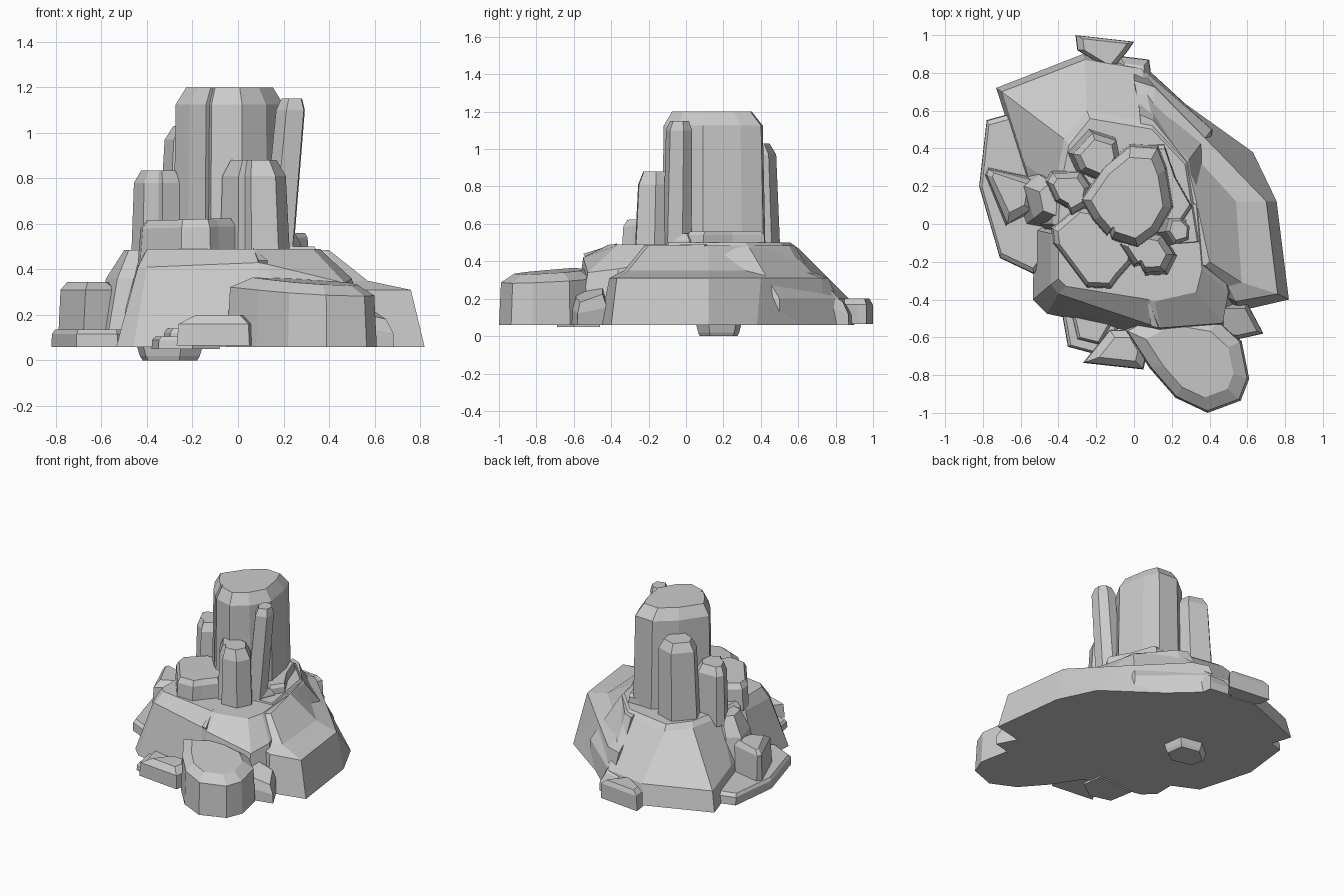
import bpy, bmesh
from mathutils import Vector


def loft(name, rings):
    """Skin closed rings of (x, y, z) points and cap both ends."""
    bm = bmesh.new()
    loops = [[bm.verts.new(p) for p in r] for r in rings]
    n = len(loops[0])
    for a, b in zip(loops, loops[1:]):
        for i in range(n):
            j = (i + 1) % n
            bm.faces.new((a[i], a[j], b[j], b[i]))
    bm.faces.new(loops[0][::-1])
    bm.faces.new(loops[-1])
    bmesh.ops.recalc_face_normals(bm, faces=bm.faces)
    me = bpy.data.meshes.new(name)
    bm.to_mesh(me)
    bm.free()
    ob = bpy.data.objects.new(name, me)
    bpy.context.collection.objects.link(ob)
    return ob


def ring(pts, z):
    return [(x, y, z) for x, y in pts]


def rock(name, pts, levels, tilt=(0, 0), lean=(0, 0)):
    """Stack scaled copies of an outline; levels are (z, scale).
    Tilt slopes the upper rings, lean shifts the top sideways."""
    c = sum((Vector(p) for p in pts), Vector((0, 0))) / len(pts)
    z0, z1 = levels[0][0], levels[-1][0]
    rings = []
    for z, s in levels:
        t = (z - z0) / (z1 - z0)
        r = []
        for p in pts:
            d = (Vector(p) - c) * s
            r.append((c.x + d.x + lean[0] * t, c.y + d.y + lean[1] * t,
                      z + t * (tilt[0] * d.x + tilt[1] * d.y)))
        rings.append(r)
    return loft(name, rings)


# Back slope: low skirt wall, then long facets up to the plateau
back = [(-.73, .72), (-.27, .90), (.05, .84), (.42, .5), (.42, -.1),
        (-.3, -.2), (-.50, .0), (-.6, .32)]
back_top = [(-.37, .45), (-.25, .60), (.10, .54), (.29, .34), (.36, -.1),
            (-.3, -.15), (-.43, .0), (-.42, .2)]
back_rim = [(-.70, .70), (-.26, .87), (.04, .82), (.41, .5), (.42, -.1),
            (-.3, -.2), (-.50, .0), (-.58, .32)]
loft("back_slope", [ring(back, .06), ring(back_rim, .2), ring(back_top, .47),
                    [(x * .93, y * .93, .5) for x, y in back_top]])

# Front slope: steep wall, then a bevel to the plateau
front = [(-.53, -.03), (-.535, -.40), (-.46, -.475), (.10, -.595), (.13, -.60),
         (.46, -.57), (.57, -.42), (.45, .1), (0, .3)]
front_rim = [(-.44, -.05, .42), (-.44, -.32, .41), (-.40, -.37, .41), (.09, -.535, .43),
             (.14, -.55, .42), (.47, -.525, .34), (.50, -.36, .36), (.38, .1, .45),
             (0, .3, .46)]
front_top = [(-.40, -.05), (-.40, -.29), (-.36, -.33), (.08, -.40), (.11, -.41),
             (.33, -.36), (.36, -.24), (.33, .1), (0, .28)]
loft("front_slope", [ring(front, .06), front_rim, ring(front_top, .49)])
loft("front_split", [[(.065, -.37, .496), (.09, -.54, .44), (.13, -.55, .44)],
                     [(.065, -.36, .46), (.09, -.5, .38), (.13, -.5, .38)]])

# Large right boulder
right = [(.0, .87), (.12, .745), (.63, .38), (.755, .12), (.82, -.40),
         (.56, -.46), (.3, -.3), (.05, .4)]
right_rim = [(.0, .76), (.11, .725), (.43, .40), (.70, .12), (.76, -.37),
             (.54, -.41), (.3, -.3), (.05, .4)]
right_mid = [(.02, .66), (.10, .62), (.33, .35), (.54, .12), (.57, -.31),
             (.5, -.33), (.3, -.28), (.05, .4)]
right_top = [(.03, .58), (.10, .55), (.28, .33), (.33, .12), (.40, -.2),
             (.38, -.22), (.28, -.2), (.05, .4)]
loft("right_boulder", [ring(right, .06), ring(right_rim, .31),
                       ring(right_mid, .35), ring(right_top, .485)])

# Front right rounded boulder, high at its inner left corner
rock("front_boulder", [(-.05, -.56), (.08, -.76), (.22, -.92), (.39, -1.0),
                       (.565, -.935), (.61, -.82), (.57, -.62), (.44, -.5), (.15, -.45)],
     [(.06, 1), (.30, .96), (.345, .70)], tilt=(-.05, .05))
rock("spur_stone", [(.45, -.6), (.55, -.61), (.685, -.58), (.6, -.42), (.45, -.42)],
     [(.06, 1), (.15, .98), (.22, .75)], tilt=(-.3, .2))

# Low slabs and loose stones round the foot
rock("left_slab", [(-.78, .55), (-.82, .2), (-.71, -.18), (-.53, -.265),
                   (-.4, -.1), (-.4, .5), (-.6, .6)],
     [(.06, 1), (.115, .99), (.135, .93)])
loft("left_stone", [
    ring([(-.79, .26), (-.68, -.01), (-.5, .08), (-.5, .24), (-.77, .3)], .1),
    ring([(-.78, .26), (-.67, .0), (-.54, .08), (-.53, .23), (-.77, .29)], .31),
    ring([(-.75, .25), (-.66, .06), (-.58, .1), (-.56, .21), (-.74, .27)], .345)])
loft("left_ledge", [
    ring([(-.64, .2), (-.57, .0), (-.40, -.03), (-.38, .26), (-.52, .3)], .12),
    ring([(-.58, .2), (-.53, .03), (-.40, .0), (-.38, .24), (-.5, .26)], .36),
    ring([(-.50, .17), (-.48, .07), (-.40, .04), (-.38, .2), (-.44, .22)], .485)])
rock("back_stone", [(-.31, 1), (-.0, .965), (-.03, .92), (-.12, .81), (-.3, .92)],
     [(.065, 1), (.17, .98), (.2, .75)])
rock("back_chip", [(-.08, .89), (.08, .87), (.10, .72), (.0, .66), (-.1, .75)],
     [(.06, 1), (.15, .97), (.22, .65)], tilt=(0, -.6))
rock("front_stone", [(-.27, -.735), (.05, -.77), (.07, -.68), (0, -.56), (-.13, -.56)],
     [(.065, 1), (.16, .96), (.2, .6)])
rock("front_slab", [(-.38, -.48), (-.35, -.65), (-.2, -.69), (-.08, -.6), (-.1, -.46)],
     [(.05, 1), (.09, .98), (.105, .88)])
rock("front_slab_step", [(-.33, -.48), (-.3, -.61), (-.18, -.64), (-.1, -.5)],
     [(.06, 1), (.12, .97), (.14, .8)])

# Tall central column, with one narrow crack in its front
rock("main_column", [(-.285, .13), (-.22, .02), (-.145, -.065), (-.13, -.05),
                     (-.12, -.085), (.02, -.13), (.13, -.05), (.21, .09), (.175, .3),
                     (.13, .415), (-.02, .425), (-.16, .31)],
     [(.45, 1), (1.125, .955), (1.2, .77)])

# Satellite columns
columns = {
    "back_left_column": ([(-.355, .38), (-.24, .505), (-.10, .46), (-.08, .36),
                          (-.17, .22), (-.31, .28)], .97, 1.03, (.02, -.01)),
    "left_column": ([(-.47, .23), (-.44, .28), (-.28, .285), (-.22, .2), (-.24, .09),
                     (-.33, .04), (-.35, .08), (-.42, .12)], .78, .835, (0, 0)),
    "front_column": ([(-.08, -.11), (.0, -.23), (.03, -.22), (.06, -.275), (.18, -.27),
                      (.23, -.17), (.16, -.06), (0, -.03)], .81, .88, (-.005, .01)),
    "right_column": ([(.10, -.05), (.15, -.125), (.235, -.10), (.24, -.02),
                      (.19, .03), (.12, .03)], 1.10, 1.15, (.065, .01)),
}
for name, (pts, zs, zt, lean) in columns.items():
    rock(name, pts, [(.43, 1), (zs, .9), (zt, .65)], lean=lean)

# Short blocks at the column feet
rock("front_block", [(-.44, -.02), (-.43, -.1), (-.25, -.34), (-.12, -.345), (-.08, -.29),
                     (0, -.2), (0, .05), (-.3, .1)],
     [(.43, 1), (.585, .95), (.62, .84)], tilt=(.03, 0))
rock("right_block", [(.1, .0), (.25, .0), (.31, .09), (.22, .25), (.16, .425), (.04, .42)],
     [(.45, 1), (.54, .97), (.56, .88)])
rock("right_foot_stone", [(.15, -.1), (.24, -.08), (.28, .02), (.2, .08)],
     [(.44, 1), (.51, .95), (.55, .6)])

# Knob under the base
rock("under_knob", [(-.45, .2), (-.42, .09), (-.25, .05), (-.15, .12), (-.17, .27), (-.33, .3)],
     [(.0, .8), (.02, .88), (.08, 1)])
